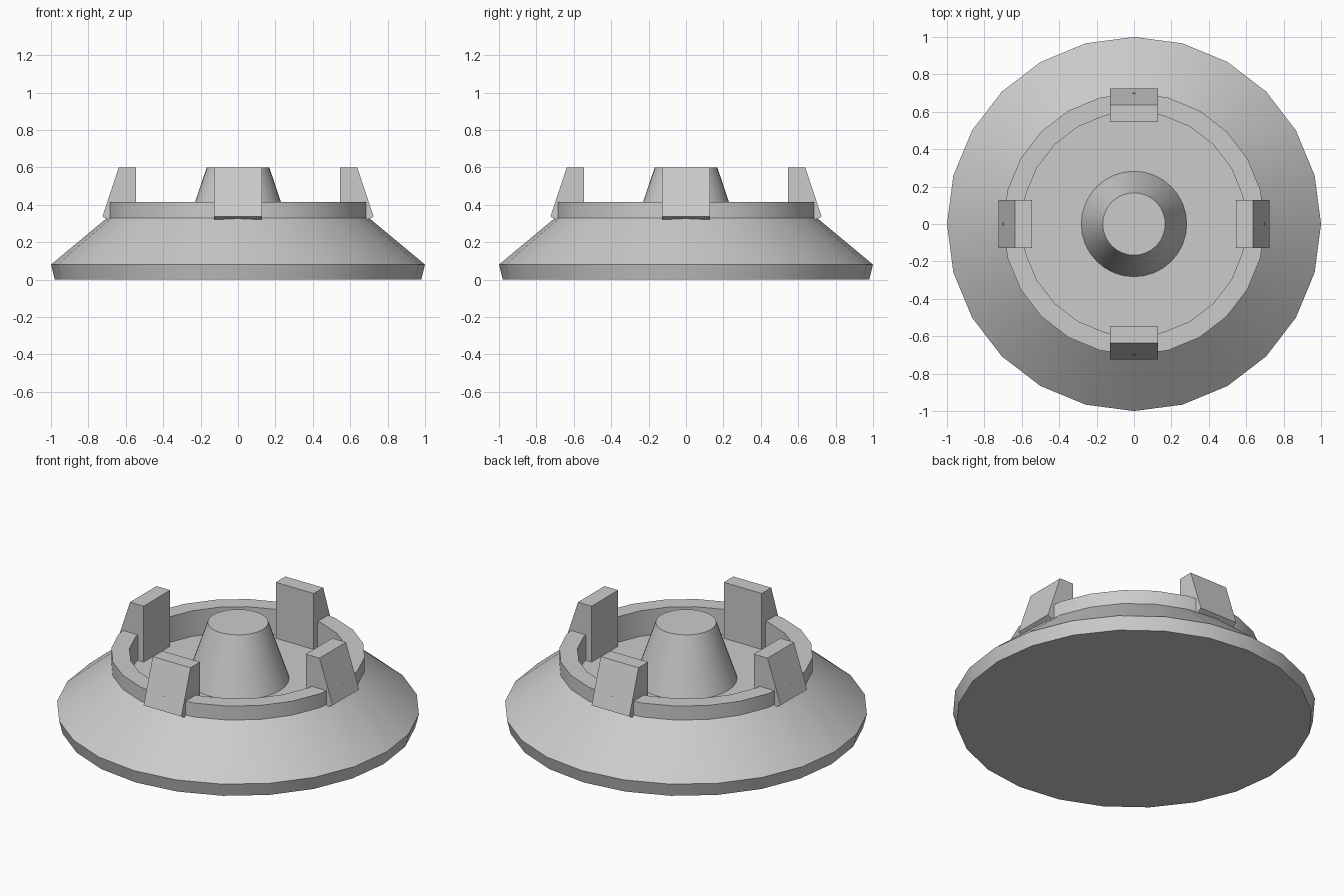
import bpy
from math import cos, sin, pi, radians

if "Cube" in bpy.data.objects:
    bpy.data.objects.remove(bpy.data.objects["Cube"])


def make(name, verts, faces, smooth=False):
    mesh = bpy.data.meshes.new(name)
    mesh.from_pydata(verts, [], faces)
    mesh.update()
    obj = bpy.data.objects.new(name, mesh)
    bpy.context.collection.objects.link(obj)
    if smooth:
        bpy.ops.object.select_all(action='DESELECT')
        obj.select_set(True)
        bpy.context.view_layer.objects.active = obj
        bpy.ops.object.shade_smooth_by_angle(angle=radians(20))
    return obj


def lathe(name, profile, sides, cap_bottom=True):
    """Revolve (radius, z) points about z and cap the ends."""
    verts = [(r * cos(2 * pi * i / sides), r * sin(2 * pi * i / sides), z)
             for r, z in profile for i in range(sides)]
    faces = []
    for k in range(len(profile) - 1):
        a, b = k * sides, (k + 1) * sides
        for i in range(sides):
            j = (i + 1) % sides
            faces.append((a + i, a + j, b + j, b + i))
    if cap_bottom:
        faces.append(tuple(reversed(range(sides))))
    last = (len(profile) - 1) * sides
    faces.append(tuple(range(last, last + sides)))
    return make(name, verts, faces, smooth=True)


# Sloped base with raised rim and recessed floor
lathe("base", [(0.98, 0), (1.0, 0.08), (0.7, 0.33), (0.7, 0.415),
               (0.6, 0.415), (0.6, 0.26)], 24)

# Central tapered post, open where it meets the floor
lathe("centre_post", [(0.282, 0.26), (0.167, 0.6)], 32, cap_bottom=False)

# Four wedge-shaped lugs around the rim
LUG = [(0.545, 0.26), (0.60, 0.26), (0.70, 0.323), (0.725, 0.337),
       (0.637, 0.6), (0.545, 0.6)]
n = len(LUG)
verts = [(x, y, z) for y in (-0.127, 0.127) for x, z in LUG]
faces = [tuple(range(n)), tuple(reversed(range(n, 2 * n)))]
faces += [(i, i + n, (i + 1) % n + n, (i + 1) % n) for i in range(n)]
for q, side in enumerate(("right", "back", "left", "front")):
    lug = make("lug_" + side, verts, faces)
    lug.rotation_euler.z = q * pi / 2
